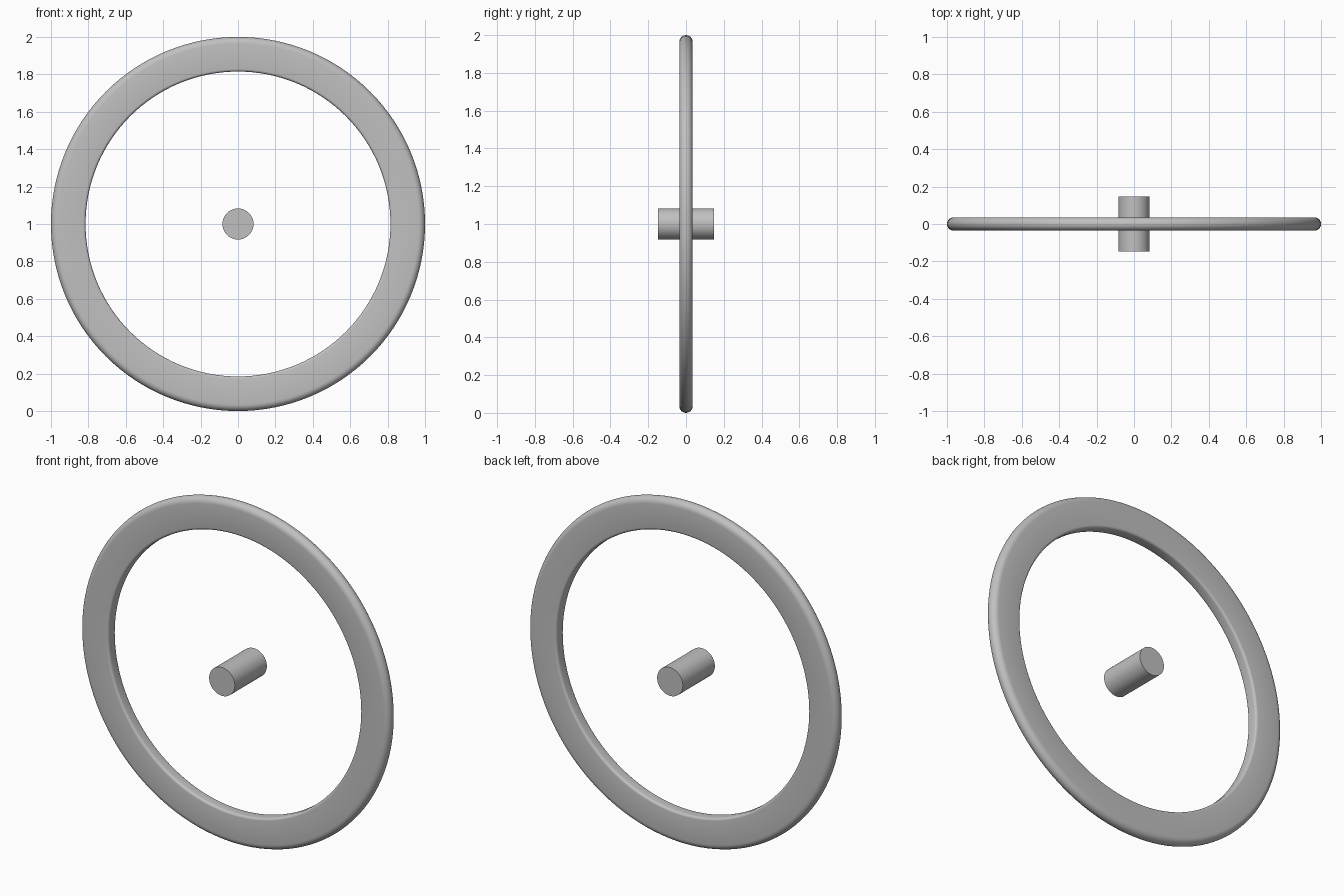
import bpy, bmesh, math

cube = bpy.data.objects.get("Cube")
if cube:
    bpy.data.objects.remove(cube, do_unlink=True)

grey = bpy.data.materials.new("plain grey")
grey.use_nodes = True
colour = (0.53, 0.53, 0.53, 1)
grey.diffuse_color = colour
grey.node_tree.nodes["Principled BSDF"].inputs["Base Color"].default_value = colour

HALF = 0.035      # half the rim thickness
OUTER = 1.0
INNER = 0.815
SOFT = 0.014      # rounding of the inner edges


def arc(radius, y, size, start, end, steps):
    """Points (radius, y) along an arc, angles in degrees."""
    angles = [math.radians(start + (end - start) * i / steps) for i in range(steps + 1)]
    return [(radius + size * math.cos(a), y + size * math.sin(a)) for a in angles]


def revolve(name, profile, closed, segments):
    """Spin a (radius, y) profile about the y axis through the wheel centre."""
    bm = bmesh.new()
    rings = []
    for i in range(segments):
        a = math.tau * i / segments
        rings.append([bm.verts.new((r * math.cos(a), y, r * math.sin(a))) for r, y in profile])
    count = len(profile)
    for i in range(segments):
        here, there = rings[i], rings[(i + 1) % segments]
        for j in range(count if closed else count - 1):
            k = (j + 1) % count
            bm.faces.new((here[j], here[k], there[k], there[j]))
    if not closed:
        bm.faces.new([ring[0] for ring in rings])
        bm.faces.new([ring[-1] for ring in rings])
    bmesh.ops.recalc_face_normals(bm, faces=bm.faces)
    mesh = bpy.data.meshes.new(name)
    bm.to_mesh(mesh)
    bm.free()
    mesh.materials.append(grey)
    obj = bpy.data.objects.new(name, mesh)
    obj.location.z = OUTER
    bpy.context.collection.objects.link(obj)
    bpy.ops.object.select_all(action='DESELECT')
    obj.select_set(True)
    bpy.context.view_layer.objects.active = obj
    bpy.ops.object.shade_smooth_by_angle(angle=math.radians(35))
    return obj


# Flat rim: fully rounded outside, softened inner edges
rim = arc(OUTER - HALF, 0, HALF, -90, 90, 12)
rim += arc(INNER + SOFT, HALF - SOFT, SOFT, 90, 180, 4)
rim += arc(INNER + SOFT, SOFT - HALF, SOFT, 180, 270, 4)
revolve("wheel_rim", rim, True, 128)

# Loose axle hub in the centre
revolve("axle_hub", [(0.083, -0.148), (0.083, 0.148)], False, 64)
